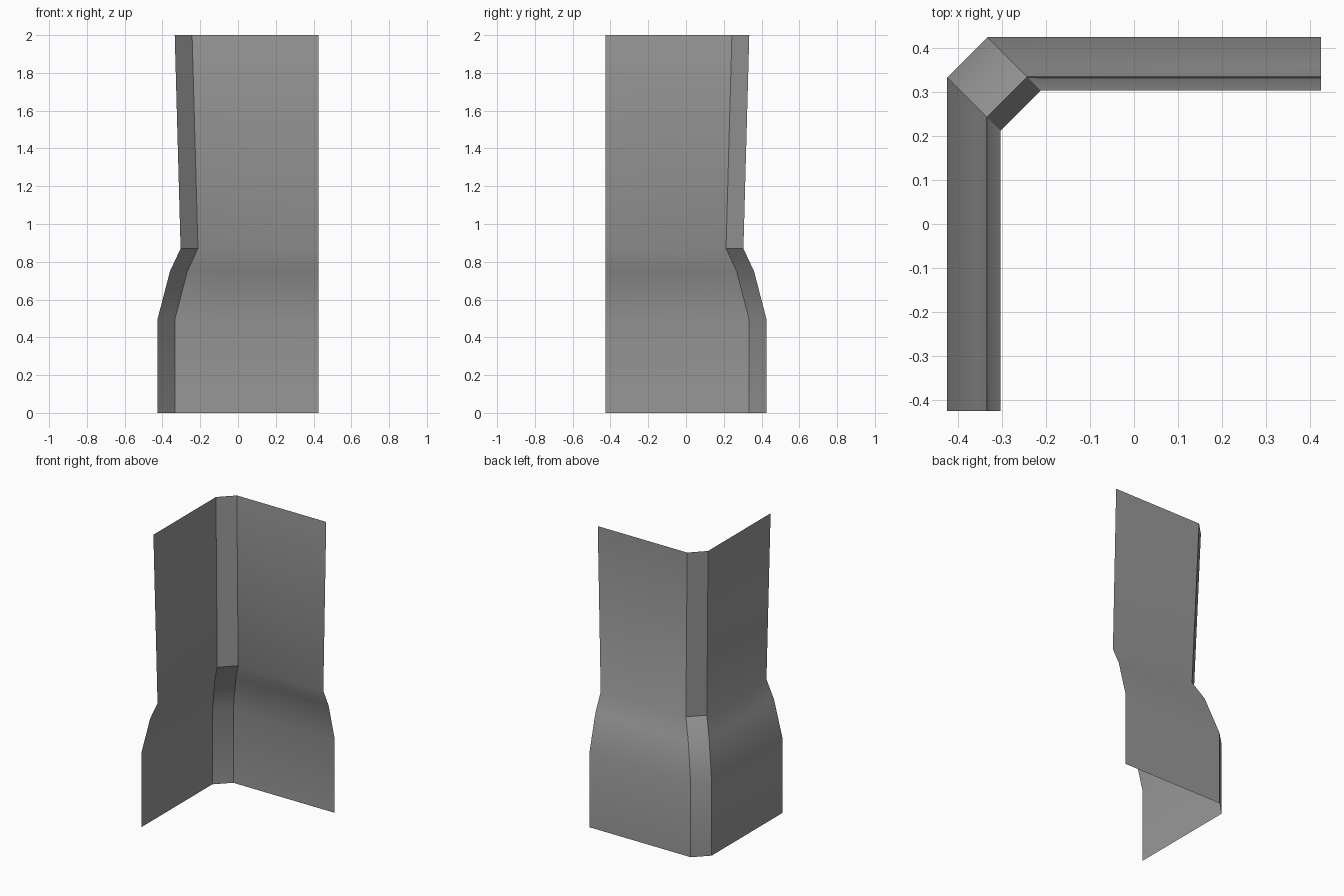
import bpy
import bmesh
import math

cube = bpy.data.objects.get("Cube")
if cube:
    bpy.data.objects.remove(cube, do_unlink=True)

# Plain grey material
grey = bpy.data.materials.new("wall_grey")
grey.use_nodes = True
colour = (0.32, 0.32, 0.32, 1)
grey.diffuse_color = colour
grey.node_tree.nodes["Principled BSDF"].inputs["Base Color"].default_value = colour

# Wall section: (distance from the centre, height)
HALF = 0.425
CHAMFER = 0.092
section = [(0.425, 0), (0.425, 0.5), (0.36, 0.75), (0.304, 0.87), (0.335, 2)]


def plan(d):
    """Chamfered corner seen from above, for a wall at distance d."""
    return [(-d, -HALF), (-d, d - CHAMFER), (CHAMFER - d, d), (HALF, d)]


# Sweep the section around the corner as one open sheet
bm = bmesh.new()
rows = [[bm.verts.new((x, y, z)) for x, y in plan(d)] for d, z in section]
for low, high in zip(rows, rows[1:]):
    for i in range(len(low) - 1):
        bm.faces.new((low[i + 1], low[i], high[i], high[i + 1]))
bm.normal_update()

mesh = bpy.data.meshes.new("corner_wall")
bm.to_mesh(mesh)
bm.free()
mesh.materials.append(grey)
wall = bpy.data.objects.new("corner_wall", mesh)
bpy.context.collection.objects.link(wall)

# Soft bends along the walls, crisp corner edges
bpy.ops.object.select_all(action="DESELECT")
wall.select_set(True)
bpy.context.view_layer.objects.active = wall
bpy.ops.object.shade_smooth_by_angle(angle=math.radians(30))
